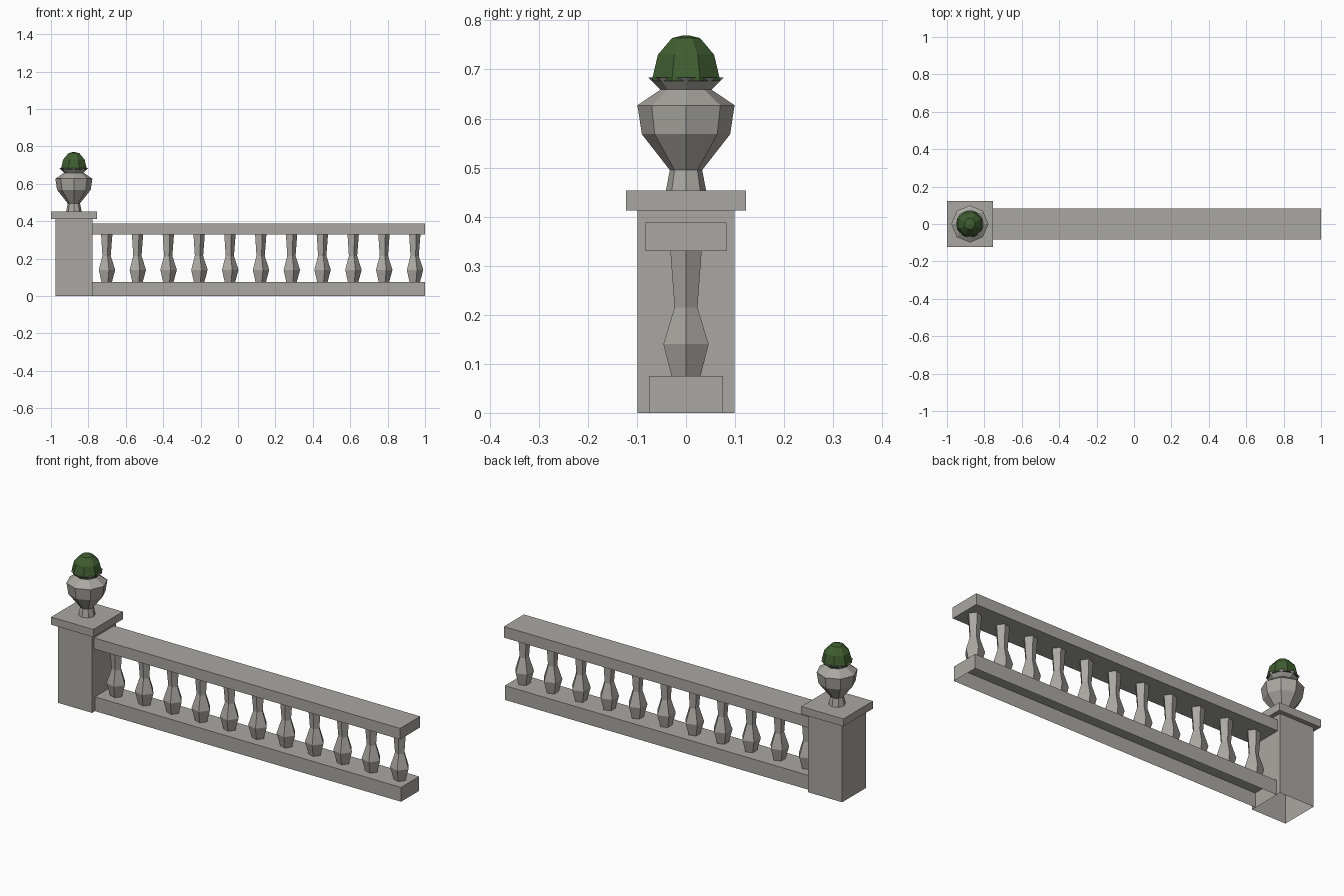
import bpy, bmesh, math

if "Cube" in bpy.data.objects:
    bpy.data.objects.remove(bpy.data.objects["Cube"])


def material(name, rgb):
    m = bpy.data.materials.new(name)
    m.diffuse_color = (*rgb, 1)
    m.use_nodes = True
    m.node_tree.nodes["Principled BSDF"].inputs["Base Color"].default_value = m.diffuse_color
    return m


stone = material("weathered_stone", (0.40, 0.39, 0.36))
leaf = material("dark_leaf", (0.05, 0.11, 0.03))


def finish(name, bm, mat):
    bmesh.ops.recalc_face_normals(bm, faces=bm.faces)
    me = bpy.data.meshes.new(name)
    bm.to_mesh(me)
    bm.free()
    me.materials.append(mat)
    ob = bpy.data.objects.new(name, me)
    bpy.context.collection.objects.link(ob)
    return ob


def block(name, x0, x1, half_y, z0, z1, open_bottom=False):
    bm = bmesh.new()
    bmesh.ops.create_cube(bm, size=1)
    for v in bm.verts:
        v.co = (x1 if v.co.x > 0 else x0,
                half_y if v.co.y > 0 else -half_y,
                z1 if v.co.z > 0 else z0)
    if open_bottom:
        bmesh.ops.recalc_face_normals(bm, faces=bm.faces)
        low = [f for f in bm.faces if f.normal.z < -0.9]
        bmesh.ops.delete(bm, geom=low, context='FACES')
    return finish(name, bm, stone)


def turned(name, x, profile, sides, mat, turn=0.0):
    """Faceted turned shape from (radius, height) pairs, capped at both ends."""
    bm = bmesh.new()
    rings = []
    for r, z in profile:
        angles = [turn + math.tau * i / sides for i in range(sides)]
        rings.append([bm.verts.new((x + r * math.cos(a), r * math.sin(a), z)) for a in angles])
    for a, b in zip(rings, rings[1:]):
        for i in range(sides):
            j = (i + 1) % sides
            bm.faces.new((a[i], a[j], b[j], b[i]))
    bm.faces.new(rings[0][::-1])
    bm.faces.new(rings[-1])
    return finish(name, bm, mat)


# Pillar with its cap
PX = -0.8775
block("pillar", PX - 0.099, PX + 0.099, 0.099, 0, 0.413, open_bottom=True)
block("pillar_cap", -1.0, -0.755, 0.1225, 0.413, 0.453)

# Rails
block("bottom_rail", -0.78, 1.0, 0.075, 0, 0.075, open_bottom=True)
block("top_rail", -0.78, 1.0, 0.083, 0.33, 0.388)

# Row of five-sided balusters
baluster = [(0.031, 0.075), (0.0485, 0.14), (0.0245, 0.215), (0.0335, 0.33)]
for i in range(11):
    turned(f"baluster_{i + 1}", -0.705 + 0.1647 * i, baluster, 5, stone)

# Urn on the pillar
turned("urn", PX, [(0.041, 0.453), (0.033, 0.495), (0.09, 0.568), (0.099, 0.627),
                   (0.052, 0.659), (0.077, 0.684)], 8, stone)

# Clipped shrub in the urn
turned("shrub", PX, [(0.0735, 0.676), (0.0735, 0.685), (0.062, 0.73),
                     (0.031, 0.764), (0.008, 0.769)], 8, leaf, math.pi / 8)
